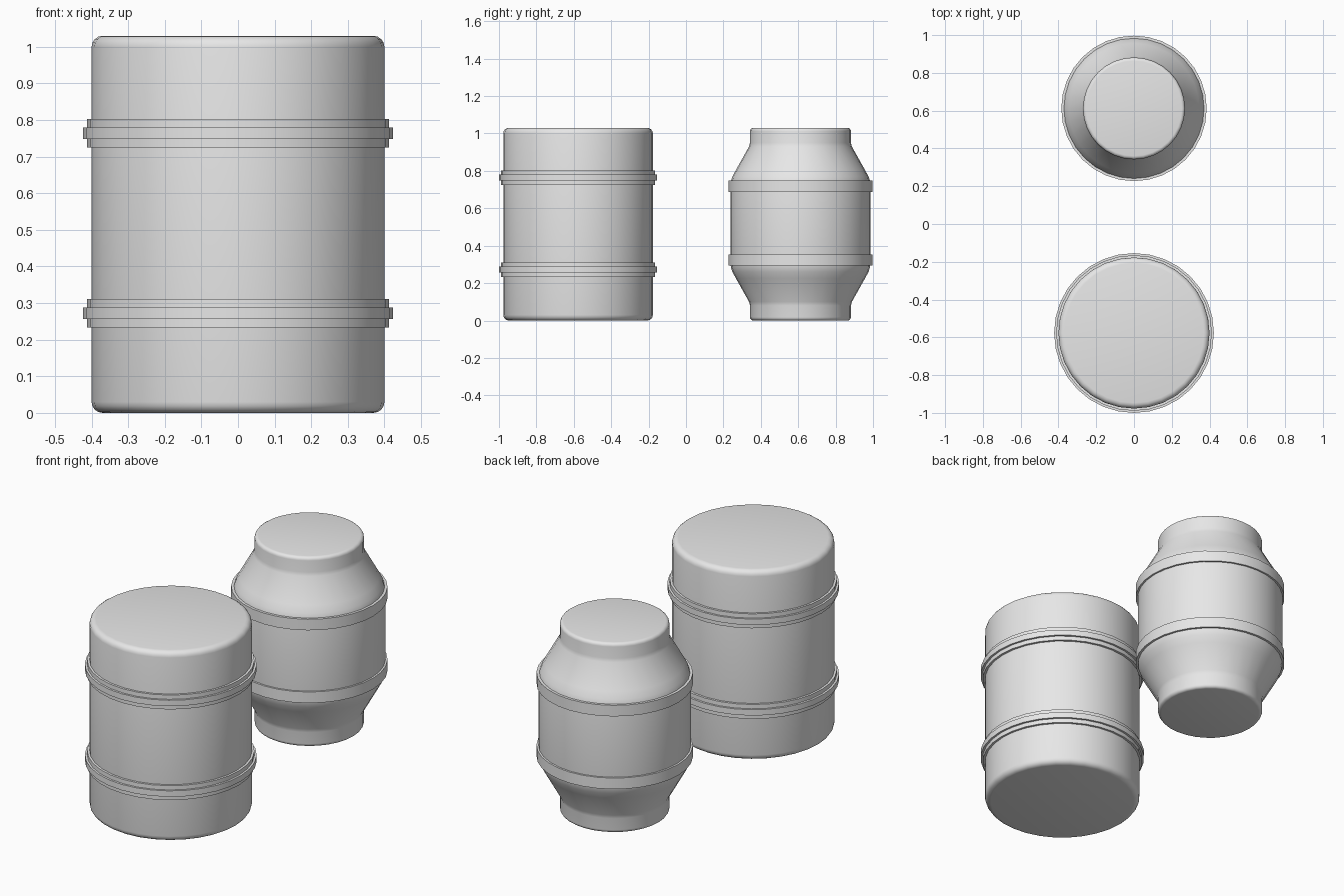
import bpy, bmesh, math

cube = bpy.data.objects.get("Cube")
if cube:
    bpy.data.objects.remove(cube, do_unlink=True)

SIDES = 32
HEIGHT = 1.03

grey = bpy.data.materials.new("light_grey")
grey.use_nodes = True
grey.diffuse_color = (0.8, 0.8, 0.8, 1)
grey.node_tree.nodes["Principled BSDF"].inputs["Base Color"].default_value = (0.8, 0.8, 0.8, 1)


def lathe(name, profile, y, closed=False, angle=40):
    """Spin (radius, height) points around a vertical axis at y."""
    bm = bmesh.new()
    rings = []
    for r, z in profile:
        rings.append([bm.verts.new((r * math.sin(math.tau * i / SIDES),
                                    r * math.cos(math.tau * i / SIDES), z))
                      for i in range(SIDES)])
    pairs = list(zip(rings, rings[1:]))
    if closed:
        pairs.append((rings[-1], rings[0]))
    else:
        bm.faces.new(rings[0])
        bm.faces.new(rings[-1])
    for a, b in pairs:
        for i in range(SIDES):
            j = (i + 1) % SIDES
            bm.faces.new((a[i], a[j], b[j], b[i]))
    bmesh.ops.recalc_face_normals(bm, faces=bm.faces)
    mesh = bpy.data.meshes.new(name)
    bm.to_mesh(mesh)
    bm.free()
    mesh.materials.append(grey)
    obj = bpy.data.objects.new(name, mesh)
    obj.location.y = y
    bpy.context.collection.objects.link(obj)
    bpy.ops.object.select_all(action='DESELECT')
    obj.select_set(True)
    bpy.context.view_layer.objects.active = obj
    bpy.ops.object.shade_smooth_by_angle(angle=math.radians(angle))
    return obj


def rounded_end(radius, bevel, steps=4):
    """Quarter-round edge at the bottom of a vessel."""
    arc = [math.pi / 2 * k / steps for k in range(steps + 1)]
    return [(radius - bevel + bevel * math.sin(a), bevel - bevel * math.cos(a))
            for a in arc]


def mirrored(half):
    """Mirror a lower half profile to the top."""
    return half + [(r, HEIGHT - z) for r, z in reversed(half)]


def band(name, inner, outer, low, high, y):
    lathe(name, [(inner, low), (outer, low), (outer, high), (inner, high)], y, True)


# Straight drum with stepped hoops
DRUM_Y = -0.577
lathe("drum_body", mirrored(rounded_end(0.4, 0.03)), DRUM_Y)
for place, z in (("lower", 0.272), ("upper", 0.764)):
    band(place + "_drum_hoop", 0.39, 0.412, z - 0.039, z + 0.039, DRUM_Y)
    band(place + "_drum_hoop_rim", 0.40, 0.423, z - 0.016, z + 0.016, DRUM_Y)

# Barrel with tapered shoulders and narrow ends
BARREL_Y = 0.612
shoulder = [(0.27, 0.08), (0.275, 0.10), (0.345, 0.225), (0.364, 0.26),
            (0.372, 0.285), (0.375, 0.31)]
lathe("barrel_body", mirrored(rounded_end(0.27, 0.018) + shoulder), BARREL_Y)
for place, low, high in (("lower", 0.293, 0.353), ("upper", 0.688, 0.748)):
    band(place + "_barrel_hoop", 0.365, 0.385, low, high, BARREL_Y)
